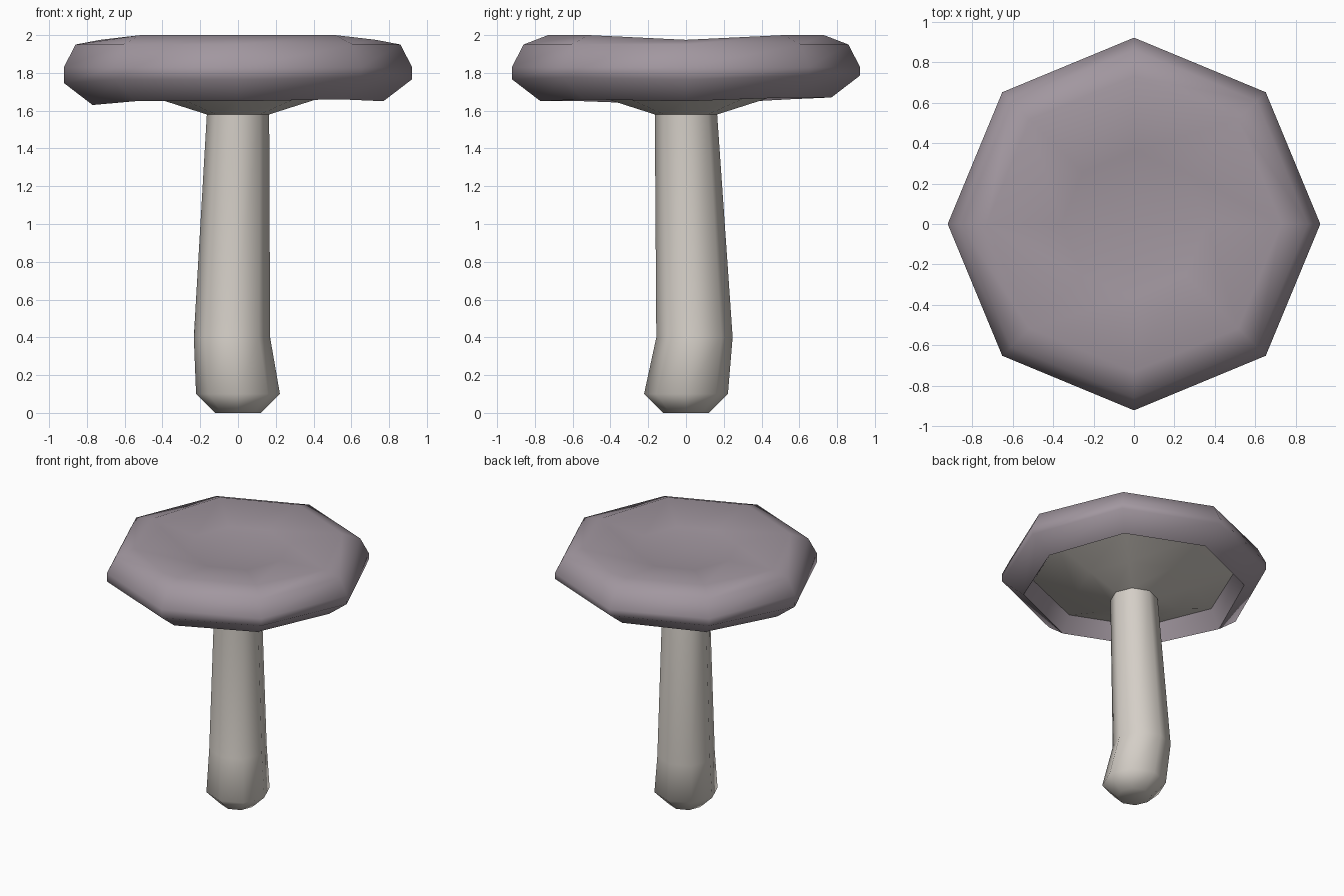
import bpy, bmesh, math

if "Cube" in bpy.data.objects:
    bpy.data.objects.remove(bpy.data.objects["Cube"])

N = 8

def material(name, col):
    m = bpy.data.materials.new(name)
    m.diffuse_color = (*col, 1)
    m.use_nodes = True
    m.node_tree.nodes["Principled BSDF"].inputs["Base Color"].default_value = m.diffuse_color
    return m

def lathe(name, rings, mat, start=None, end=None):
    """Eight-sided skin through rings (radius, z, cx, cy, offsets); start/end are cap centre heights."""
    bm = bmesh.new()
    loops = []
    for r, z, cx, cy, dz in rings:
        loops.append([bm.verts.new((cx + r * math.cos(i * math.tau / N),
                                    cy + r * math.sin(i * math.tau / N),
                                    z + (dz[i] if dz else 0))) for i in range(N)])
    for a, b in zip(loops, loops[1:]):
        for i in range(N):
            j = (i + 1) % N
            bm.faces.new((a[i], a[j], b[j], b[i]))
    for loop, z in ((loops[0], start), (loops[-1], end)):
        if z is not None:
            c = bm.verts.new((0, 0, z))
            for i in range(N):
                bm.faces.new((loop[i], loop[(i + 1) % N], c))
    bmesh.ops.recalc_face_normals(bm, faces=bm.faces)
    # open shells: orient outward by checking the first side face
    me = bpy.data.meshes.new(name)
    bm.to_mesh(me)
    bm.free()
    me.materials.append(mat)
    ob = bpy.data.objects.new(name, me)
    bpy.context.collection.objects.link(ob)
    bpy.context.view_layer.objects.active = ob
    ob.select_set(True)
    bpy.ops.object.shade_smooth_by_angle(angle=math.radians(65))
    ob.select_set(False)
    return ob

cap_mat = material("dusky mauve", (0.36, 0.31, 0.35))
stem_mat = material("pale cream grey", (0.66, 0.62, 0.57))

# slight unevenness of the cap, starting at +x and going round
low = [0.0, 0.02, 0.02, 0.01, -0.02, 0.0, 0.0, 0.01]
top = [-0.025, 0, 0, 0, -0.025, 0, 0, 0]

# cap: inner lip, lower rim, rounded side, dished top
lathe("mushroom_cap", [
    (0.70, 1.77, 0, 0, None),
    (0.77, 1.65, 0, 0, low),
    (0.92, 1.765, 0, 0, low),
    (0.922, 1.83, 0, 0, None),
    (0.86, 1.95, 0, 0, None),
    (0.73, 2.00, 0, 0, top),
    (0.36, 1.945, 0, 0, None),
], cap_mat, end=1.92)

# stem with a bulbous foot, flaring into the pale underside
lathe("stem_and_underside", [
    (0.12, 0.0, 0, 0, None),
    (0.222, 0.10, 0, 0, None),
    (0.202, 0.40, -0.032, 0.045, None),
    (0.165, 1.58, 0, 0, None),
    (0.40, 1.655, 0, 0, None),
    (0.705, 1.77, 0, 0, None),
], stem_mat, start=0.0)
